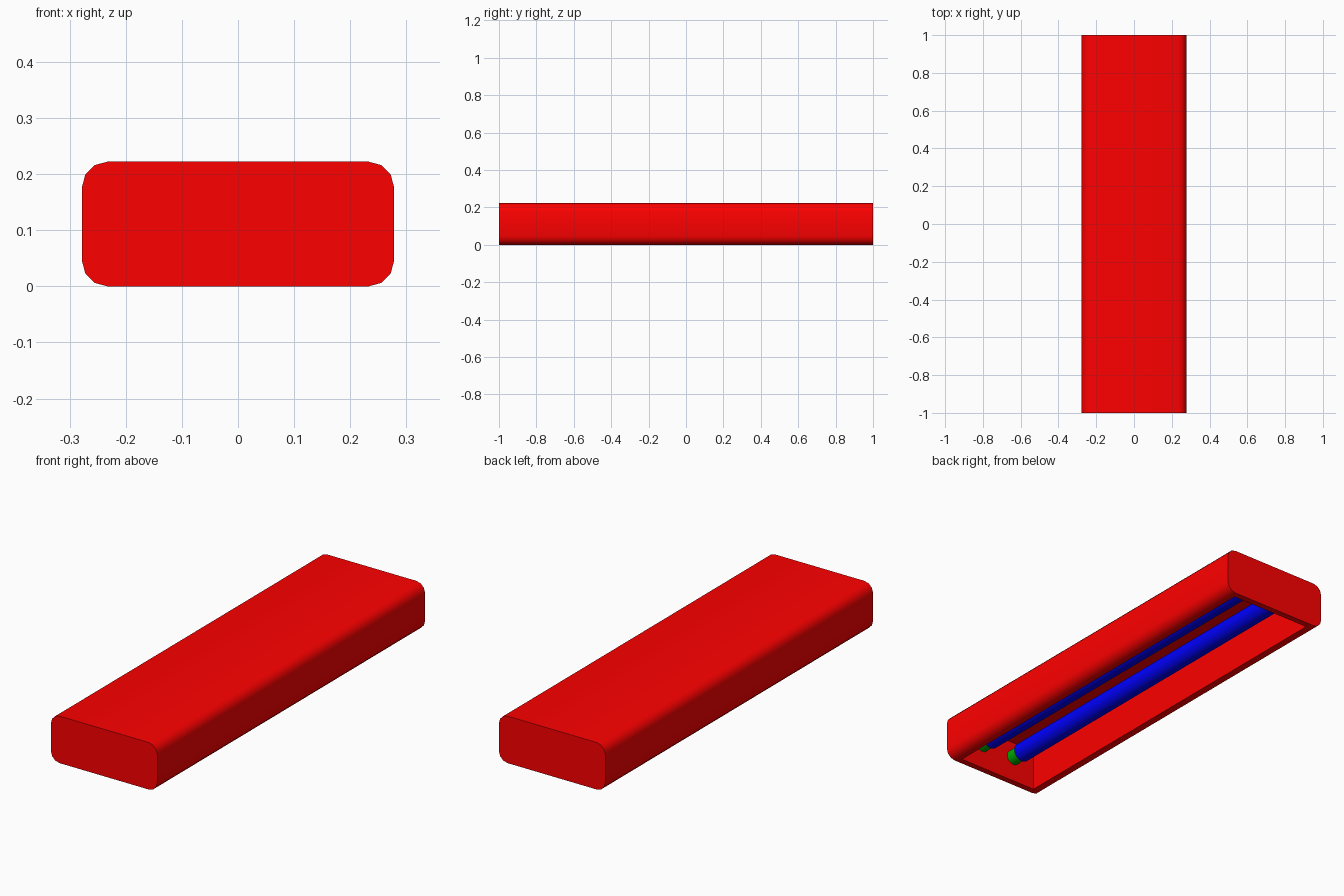
import bpy, bmesh, math

if "Cube" in bpy.data.objects:
    bpy.data.objects.remove(bpy.data.objects["Cube"])

W, L, H, R = 0.556, 2.0, 0.222, 0.045


def material(name, color):
    m = bpy.data.materials.new(name)
    m.diffuse_color = color
    m.use_nodes = True
    m.node_tree.nodes["Principled BSDF"].inputs["Base Color"].default_value = m.diffuse_color
    return m


RED = material("red", (1, 0, 0, 1))
BLUE = material("blue", (0, 0, 1, 1))
GREEN = material("green", (0, 0.4, 0, 1))


def finish(ob, mat):
    ob.data.materials.append(mat)
    bpy.ops.object.select_all(action='DESELECT')
    ob.select_set(True)
    bpy.context.view_layer.objects.active = ob
    bpy.ops.object.shade_smooth_by_angle(angle=math.radians(40))


def housing():
    bm = bmesh.new()
    bmesh.ops.create_cube(bm, size=1)
    for v in bm.verts:
        v.co = (v.co.x * W, v.co.y * L, (v.co.z + 0.5) * H)
    # round the four long edges
    long_edges = [e for e in bm.edges
                  if abs(e.verts[0].co.y - e.verts[1].co.y) > 1]
    bmesh.ops.bevel(bm, geom=long_edges, offset=R, segments=3, profile=0.5,
                    affect='EDGES')
    # hollow out the underside
    bm.normal_update()
    bottom = [f for f in bm.faces if f.normal.z < -0.99]
    bmesh.ops.inset_region(bm, faces=bottom, thickness=0.02,
                           use_even_offset=True, use_boundary=True)
    for v in bottom[0].verts:
        v.co.y = math.copysign(0.97, v.co.y)
    out = bmesh.ops.extrude_face_region(bm, geom=bottom)
    bmesh.ops.delete(bm, geom=bottom, context='FACES_ONLY')
    for v in [g for g in out["geom"] if isinstance(g, bmesh.types.BMVert)]:
        v.co.z = 0.2
    bmesh.ops.recalc_face_normals(bm, faces=bm.faces[:])
    me = bpy.data.meshes.new("housing")
    bm.to_mesh(me)
    bm.free()
    ob = bpy.data.objects.new("housing", me)
    bpy.context.collection.objects.link(ob)
    finish(ob, RED)


def rod(name, x, y, radius, length, mat):
    bpy.ops.mesh.primitive_cylinder_add(
        vertices=32, radius=radius, depth=length,
        location=(x, y, 0.122), rotation=(math.pi / 2, 0, 0))
    ob = bpy.context.object
    ob.name = name
    finish(ob, mat)


housing()

# two lamp tubes with a socket at each end
for side, x in (("left", -0.093), ("right", 0.093)):
    rod(side + "_tube", x, 0, 0.045, 1.82, BLUE)
    for end, s in (("front", -1), ("back", 1)):
        rod(f"{side}_{end}_socket", x, s * 0.94, 0.036, 0.07, GREEN)
